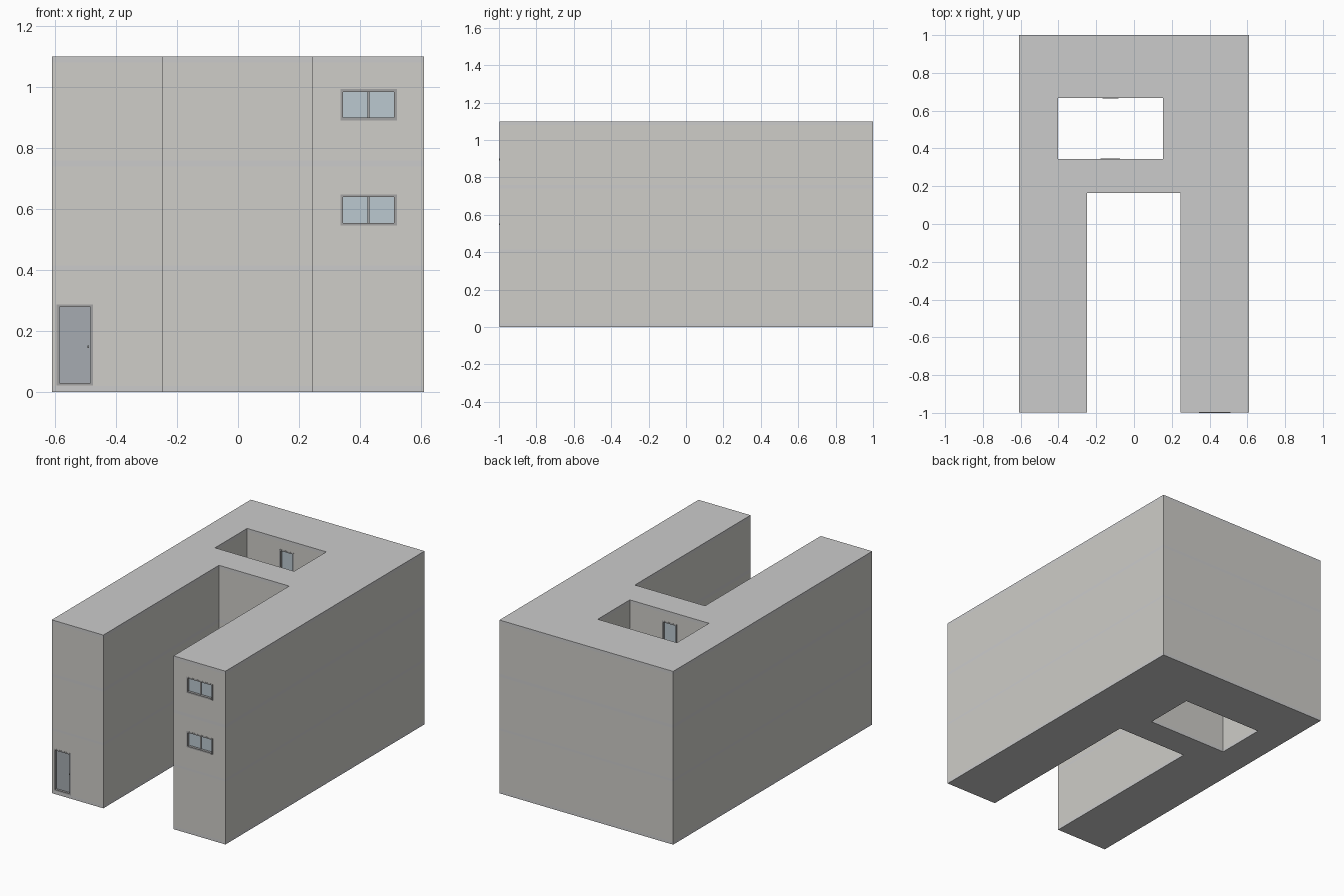
import bpy, bmesh

if "Cube" in bpy.data.objects:
    bpy.data.objects.remove(bpy.data.objects["Cube"])

def material(name, rgb):
    m = bpy.data.materials.new(name)
    m.diffuse_color = (*rgb, 1)
    m.use_nodes = True
    m.node_tree.nodes["Principled BSDF"].inputs["Base Color"].default_value = m.diffuse_color
    return m

WALL = material("wall_plaster", (0.62, 0.61, 0.58))
SLAB = material("slab_concrete", (0.56, 0.56, 0.55))
FRAME = material("frame_grey", (0.36, 0.36, 0.36))
GLASS = material("glass_blue", (0.50, 0.58, 0.63))
DOOR = material("door_grey", (0.38, 0.41, 0.44))

def add_object(name, bm, mat=None):
    bmesh.ops.recalc_face_normals(bm, faces=bm.faces)
    me = bpy.data.meshes.new(name)
    bm.to_mesh(me)
    bm.free()
    ob = bpy.data.objects.new(name, me)
    bpy.context.collection.objects.link(ob)
    if mat:
        me.materials.append(mat)
    return ob

def box(name, x, y, z, mat=None):
    bm = bmesh.new()
    bmesh.ops.create_cube(bm, size=1)
    for v in bm.verts:
        v.co = [(a + b) / 2 + c * abs(b - a) for (a, b), c in zip((x, y, z), v.co)]
    return add_object(name, bm, mat)

F = -0.997                      # front wall plane
PLAN = [(-0.61, F), (-0.248, F), (-0.248, 0.163), (0.245, 0.163),
        (0.245, F), (0.61, F), (0.61, 1), (-0.61, 1)]

def cut(target, cutter):
    cutter.hide_render = True
    cutter.hide_viewport = False
    cutter.display_type = 'WIRE'
    mod = target.modifiers.new("cut", 'BOOLEAN')
    mod.operation = 'DIFFERENCE'
    mod.object = cutter
    mod.solver = 'EXACT'

# U-shaped layers with the courtyard cut through
courtyard = box("courtyard_cutter", (-0.403, 0.153), (0.345, 0.667), (-0.5, 2))

def layer(name, z0, z1, mat):
    bm = bmesh.new()
    face = bm.faces.new([bm.verts.new((x, y, z0)) for x, y in PLAN])
    ext = bmesh.ops.extrude_face_region(bm, geom=[face], use_keep_orig=True)
    for v in ext["geom"]:
        if isinstance(v, bmesh.types.BMVert):
            v.co.z = z1
    ob = add_object(name, bm, mat)
    cut(ob, courtyard)
    return ob

for i, (z0, z1) in enumerate([(0, .02), (.40, .415), (.74, .76), (1.08, 1.10)]):
    layer(f"floor_slab_{i}", z0, z1, SLAB)
walls = [layer(f"storey_walls_{i}", z0, z1, WALL)
         for i, (z0, z1) in enumerate([(.02, .40), (.415, .74), (.76, 1.08)])]

# Framed opening in a wall plane y; s is the outward direction
def opening(name, storey, x, z, y, s, pane, mullion=False, sill=True):
    (x0, x1), (z0, z1), t = x, z, 0.009
    def ys(inner, outer):
        return tuple(sorted((y - s * inner, y + s * outer)))
    cut(walls[storey], box(name + "_cutter", x, ys(.02, .05), z))
    fy = ys(.02, 0.001)
    box(name + "_jamb_left", (x0, x0 + t), fy, z, FRAME)
    box(name + "_jamb_right", (x1 - t, x1), fy, z, FRAME)
    box(name + "_head", (x0 + t, x1 - t), fy, (z1 - t, z1), FRAME)
    box(name + "_sill", (x0 + t, x1 - t), ys(.02, .003 if sill else .001),
        (z0, z0 + t), FRAME)
    box(name + "_pane", (x0 + t, x1 - t), ys(.02, -.013),
        (z0 + t, z1 - t), pane)
    if mullion:
        c = (x0 + x1) / 2
        box(name + "_mullion", (c - .003, c + .003), ys(.02, -.008),
            (z0 + t, z1 - t), FRAME)

# Front entrance
opening("entrance_door", 0, (-.595, -.475), (.021, .287), F, -1, DOOR, sill=False)
box("door_handle", (-.494, -.489), (F + .006, F + .013), (.145, .153), FRAME)

# Upper storeys: front windows and courtyard glass doors
for i, base in ((1, .415), (2, .76)):
    opening(f"front_window_{i}", i, (.336, .521), (base + .131, base + .233),
            F, -1, GLASS, mullion=True)
    for side, y, s in (("back", .667, -1), ("front", .345, 1)):
        opening(f"courtyard_{side}_door_{i}", i, (-.177, -.073),
                (base + .002, base + .27), y, s, GLASS)
